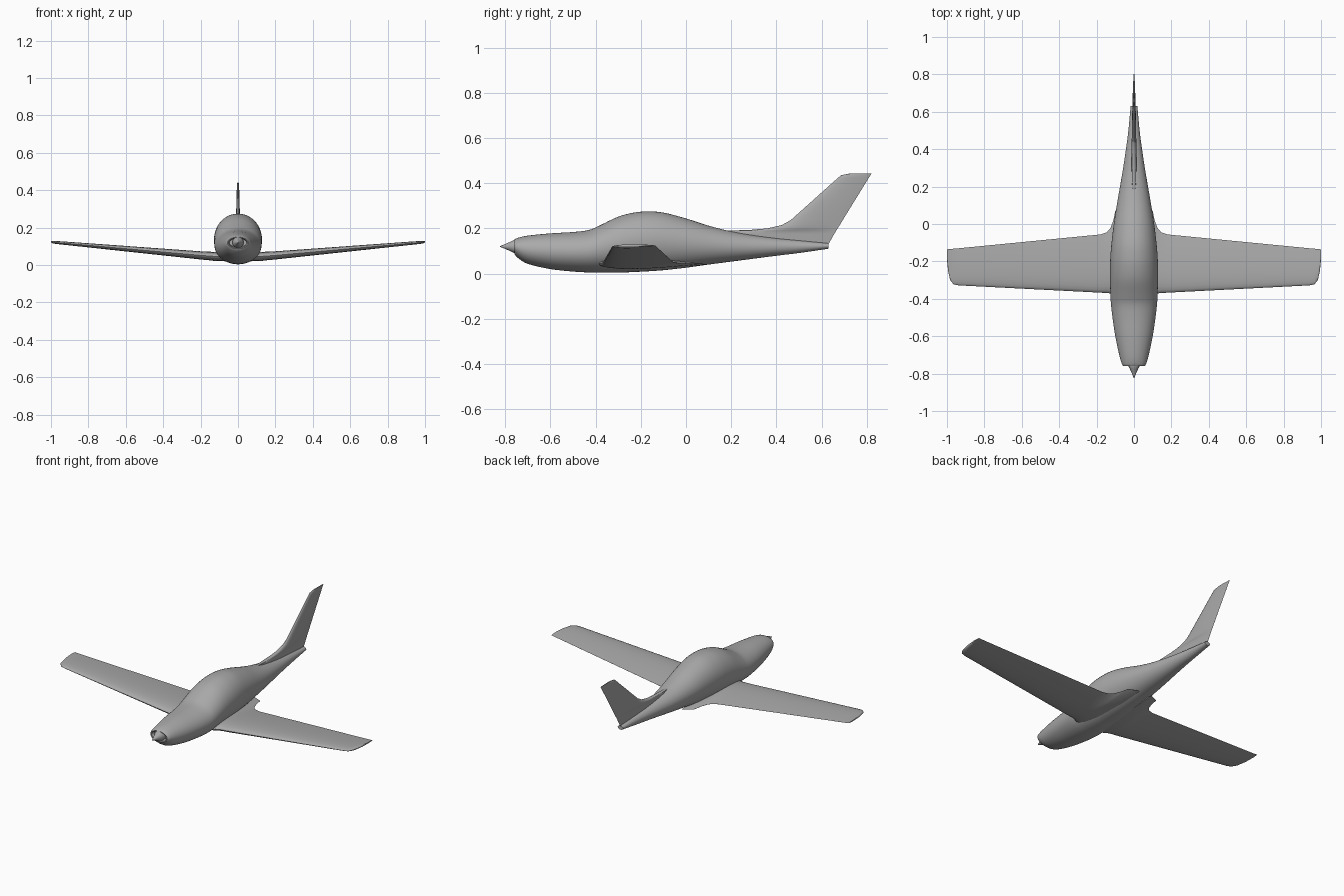
import bpy, bmesh, math

if "Cube" in bpy.data.objects:
    bpy.data.objects.remove(bpy.data.objects["Cube"])

grey = bpy.data.materials.new("plain_grey")
grey.diffuse_color = (0.4, 0.4, 0.4, 1)
grey.use_nodes = True
grey.node_tree.nodes["Principled BSDF"].inputs["Base Color"].default_value = grey.diffuse_color


def loft(name, rings):
    """Skin a list of equal-length closed rings and cap both ends."""
    bm = bmesh.new()
    loops = [[bm.verts.new(p) for p in r] for r in rings]
    n = len(rings[0])
    for a, b in zip(loops, loops[1:]):
        for i in range(n):
            j = (i + 1) % n
            bm.faces.new((a[i], a[j], b[j], b[i]))
    bm.faces.new(loops[0])
    bm.faces.new(loops[-1])
    bmesh.ops.recalc_face_normals(bm, faces=bm.faces)
    me = bpy.data.meshes.new(name)
    bm.to_mesh(me)
    bm.free()
    me.materials.append(grey)
    ob = bpy.data.objects.new(name, me)
    bpy.context.collection.objects.link(ob)
    bpy.ops.object.select_all(action='DESELECT')
    ob.select_set(True)
    bpy.context.view_layer.objects.active = ob
    bpy.ops.object.shade_smooth_by_angle(angle=math.radians(40))
    return ob


def smooth_rows(rows, steps):
    """Catmull-Rom interpolation between rows of numbers."""
    out = []
    for k in range(len(rows) - 1):
        a, b, c, d = (rows[max(0, min(len(rows) - 1, k + o))] for o in (-1, 0, 1, 2))
        for s in range(steps):
            t = s / steps
            out.append([0.5 * (2 * q + (r - p) * t + (2 * p - 5 * q + 4 * r - w) * t * t
                               + (3 * q - p - 3 * r + w) * t ** 3)
                        for p, q, r, w in zip(a, b, c, d)])
    return out + [list(rows[-1])]


def ellipse(y, top, bottom, half, n=48):
    mid, h = (top + bottom) / 2, (top - bottom) / 2
    return [(half * math.cos(2 * math.pi * i / n), y, mid + h * math.sin(2 * math.pi * i / n))
            for i in range(n)]


def airfoil(n=14):
    """Unit airfoil as (chord position, offset), offset peaking at +-1."""
    def thick(c):
        return 2 * 5 * (0.2969 * c ** .5 - 0.126 * c - 0.3516 * c * c + 0.2843 * c ** 3 - 0.1036 * c ** 4)
    cs = [(1 - math.cos(math.pi * i / n)) / 2 for i in range(n + 1)]
    return ([(c, thick(c) + 0.01) for c in reversed(cs)] + [(c, -thick(c) - 0.01) for c in cs[1:]])


# fuselage: y, top, bottom, half width
body = [(-.76, .15, .088, .056), (-.745, .158, .07, .066), (-.7, .168, .043, .079),
        (-.6, .178, .02, .1), (-.5, .184, .009, .115), (-.43, .193, .005, .123),
        (-.38, .214, .004, .126), (-.3, .252, .004, .128), (-.23, .27, .007, .128),
        (-.17, .275, .01, .126), (-.1, .27, .015, .12), (0, .244, .026, .108),
        (.1, .212, .04, .092), (.2, .187, .053, .075), (.3, .17, .066, .058),
        (.4, .157, .079, .043), (.5, .147, .091, .03), (.63, .134, .11, .018)]
rings = [ellipse(*r) for r in smooth_rows(body, 4)]
# recessed air inlet behind the spinner
inlet = [ellipse(-.735, .14, .1, .03), ellipse(-.735, .142, .096, .046), ellipse(-.758, .146, .092, .051)]
loft("fuselage", inlet + rings)

# spinner: slightly concave pointed cone
loft("spinner", [ellipse(y, .12 + r, .12 - r, r, 32) for y, r in
                 ((-.735, .03), (-.76, .03), (-.775, .022), (-.795, .013), (-.815, .005), (-.823, .001))])

# wing: x, leading edge, trailing edge, centre z, half thickness
wing = [(.04, -.39, .1, .04, .02), (.1, -.385, .07, .044, .023), (.11, -.377, .02, .045, .024),
        (.125, -.371, -.02, .046, .024), (.145, -.369, -.044, .048, .023),
        (.18, -.367, -.056, .05, .022), (.94, -.328, -.13, .118, .0085),
        (.965, -.322, -.132, .12, .008), (.983, -.3, -.134, .122, .0072),
        (.994, -.25, -.135, .1235, .006), (1.0, -.19, -.136, .1245, .003)]
profile = airfoil()
wings = loft("wings", [[(x, le + c * (te - le), z + o * t) for c, o in profile]
                       for x, le, te, z, t in wing])
mirror = wings.modifiers.new("mirror", 'MIRROR')
mirror.use_clip = False

# tail fin with dorsal fillet: z, leading edge, trailing edge, half thickness
fin = [(.12, .2, .625, .012), (.175, .14, .656, .012), (.19, .17, .665, .012),
       (.193, .28, .667, .012), (.2, .36, .671, .012), (.215, .425, .681, .0115),
       (.237, .464, .694, .011), (.425, .674, .81, .006), (.436, .688, .817, .0052),
       (.442, .72, .821, .003)]
loft("tail_fin", [[(o * t, le + c * (te - le), z) for c, o in profile] for z, le, te, t in fin])
